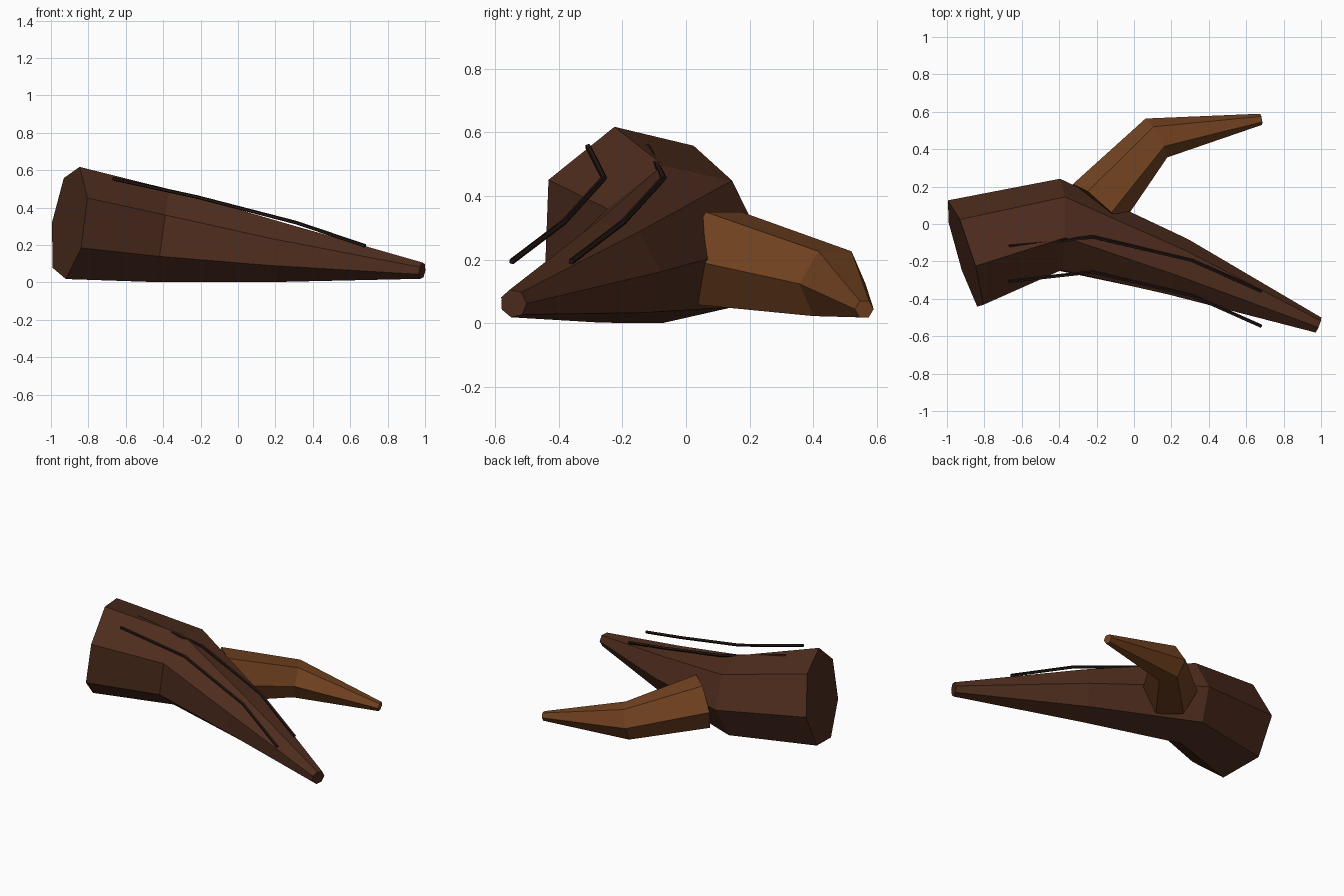
import bpy, bmesh, math
from mathutils import Vector

if "Cube" in bpy.data.objects:
    bpy.data.objects.remove(bpy.data.objects["Cube"])


def material(name, rgb):
    m = bpy.data.materials.new(name)
    m.diffuse_color = (*rgb, 1)
    m.use_nodes = True
    m.node_tree.nodes["Principled BSDF"].inputs["Base Color"].default_value = m.diffuse_color
    return m


def limb(name, stations, sides, mat, phase=0.0):
    """Tapered faceted tube through (x, y, z, radius) stations, mitred at bends."""
    pts = [Vector(s[:3]) for s in stations]
    bm = bmesh.new()
    rings = []
    for i, p in enumerate(pts):
        d = Vector()
        if i > 0:
            d += (p - pts[i - 1]).normalized()
        if i < len(pts) - 1:
            d += (pts[i + 1] - p).normalized()
        d.normalize()
        u = Vector((0, 0, 1)).cross(d).normalized()
        v = d.cross(u)
        r = stations[i][3]
        ring = []
        for k in range(sides):
            a = phase + math.tau * k / sides
            ring.append(bm.verts.new(p + r * (math.cos(a) * u + math.sin(a) * v)))
        rings.append(ring)
    for a, b in zip(rings, rings[1:]):
        for k in range(sides):
            n = (k + 1) % sides
            bm.faces.new((a[k], a[n], b[n], b[k]))
    bm.faces.new(rings[0])
    bm.faces.new(rings[-1])
    bmesh.ops.recalc_face_normals(bm, faces=bm.faces)
    me = bpy.data.meshes.new(name)
    bm.to_mesh(me)
    bm.free()
    me.materials.append(mat)
    ob = bpy.data.objects.new(name, me)
    bpy.context.collection.objects.link(ob)
    return ob


bark = material("dark_bark", (0.078, 0.026, 0.013))
light = material("light_bark", (0.17, 0.055, 0.015))
groove = material("groove", (0.018, 0.008, 0.006))

# Main root: seven-sided, thick at the back, tapering to the tip
limb("main_root", [(-0.904, -0.17, 0.318, 0.31), (-0.40, -0.015, 0.25, 0.257),
                   (0.23, -0.235, 0.162, 0.165), (0.985, -0.542, 0.063, 0.045)], 7, bark)

# Side root: six-sided, splitting off behind
limb("side_root", [(-0.20, 0.10, 0.205, 0.17), (0.12, 0.46, 0.125, 0.119),
                   (0.68, 0.56, 0.045, 0.03)], 6, light)

# Two thin bark ridges along the top
for i, dy in enumerate((0.0, -0.187)):
    limb(f"bark_ridge_{i + 1}",
         [(-0.67, -0.12 + dy, 0.555, 0.01), (-0.22, -0.07 + dy, 0.457, 0.01),
          (0.31, -0.195 + dy, 0.32, 0.01), (0.68, -0.36 + dy, 0.195, 0.01)],
         5, groove)
